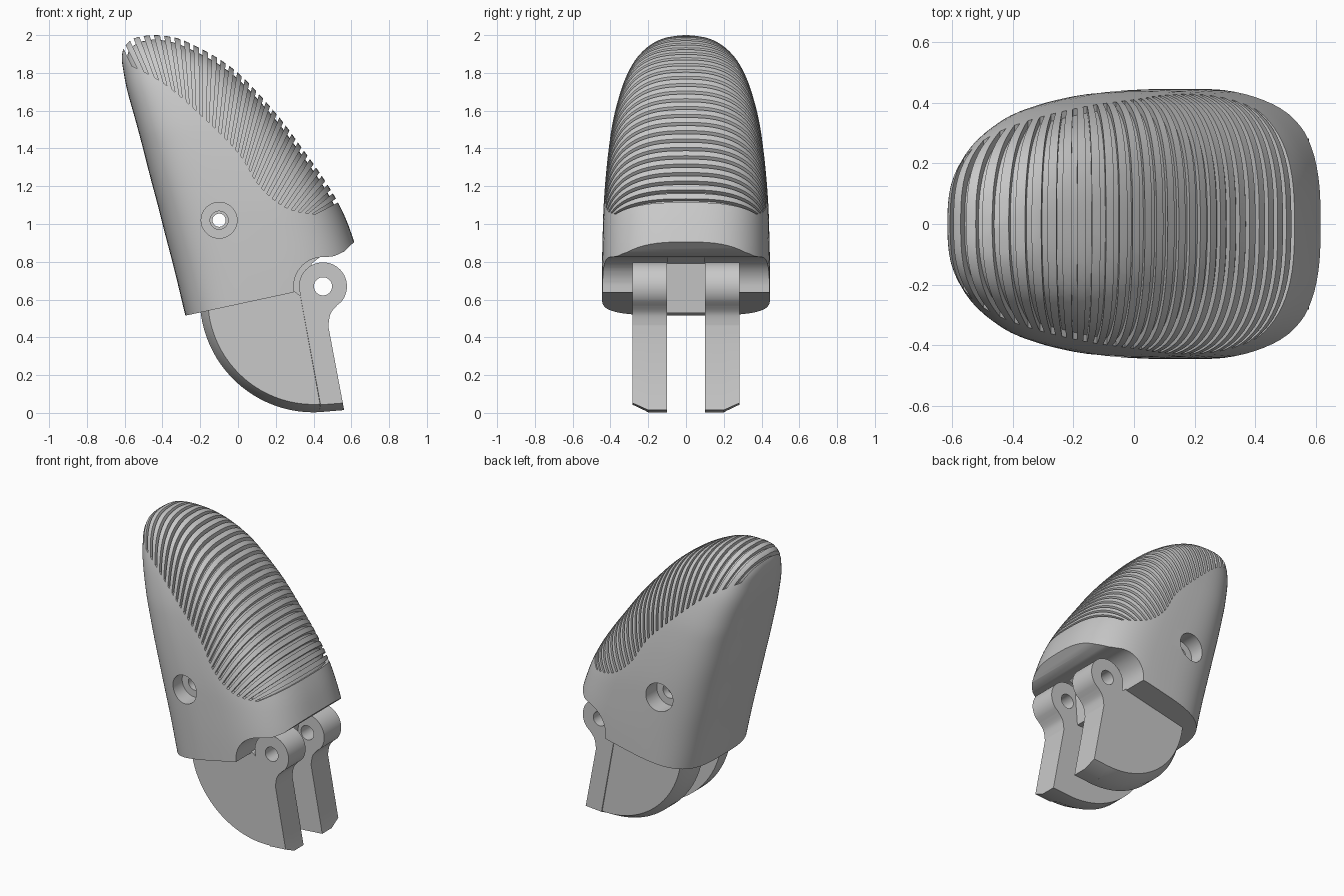
import bpy, bmesh, math
from mathutils import Vector

if "Cube" in bpy.data.objects:
    bpy.data.objects.remove(bpy.data.objects["Cube"])

grey = bpy.data.materials.new("plain grey")
grey.use_nodes = True
grey.diffuse_color = (0.58, 0.58, 0.58, 1)
grey.node_tree.nodes["Principled BSDF"].inputs["Base Color"].default_value = (0.58, 0.58, 0.58, 1)

HINGE = (0.45, 0.67)
PIN = (-0.1, 1.02)


def finish(bm, name):
    bmesh.ops.recalc_face_normals(bm, faces=bm.faces)
    mesh = bpy.data.meshes.new(name)
    bm.to_mesh(mesh)
    bm.free()
    mesh.materials.append(grey)
    obj = bpy.data.objects.new(name, mesh)
    bpy.context.collection.objects.link(obj)
    return obj


def loft(bm, rings):
    loops = [[bm.verts.new(p) for p in ring] for ring in rings]
    for a, b in zip(loops, loops[1:]):
        for i in range(len(a)):
            j = (i + 1) % len(a)
            bm.faces.new((a[i], a[j], b[j], b[i]))
    bm.faces.new(loops[0])
    bm.faces.new(loops[-1])


def prism(name, profiles, y0, y1):
    """Extrude one or more x-z outlines along y."""
    bm = bmesh.new()
    for prof in profiles:
        loft(bm, [[(x, y, z) for x, z in prof] for y in (y0, y1)])
    return finish(bm, name)


def arc(c, r, a0, a1, n, end=True):
    steps = [math.radians(a0 + (a1 - a0) * i / n) for i in range(n + (1 if end else 0))]
    return [(c[0] + r * math.cos(t), c[1] + r * math.sin(t)) for t in steps]


def cut(target, cutter):
    mod = target.modifiers.new("cut", "BOOLEAN")
    mod.operation, mod.solver, mod.object = "DIFFERENCE", "EXACT", cutter
    bpy.context.view_layer.objects.active = target
    bpy.ops.object.modifier_apply(modifier=mod.name)
    bpy.data.objects.remove(cutter)


def smooth(obj):
    bpy.ops.object.select_all(action="DESELECT")
    obj.select_set(True)
    bpy.context.view_layer.objects.active = obj
    bpy.ops.object.shade_smooth_by_angle(angle=math.radians(30))


def ramp(value, low, high):
    return max(0, min(1, (value - low) / (high - low)))


def spline(rows, steps):
    out = []
    for i in range(len(rows) - 1):
        p = [Vector(rows[max(0, min(len(rows) - 1, i + k))]) for k in (-1, 0, 1, 2)]
        for s in range(steps):
            t = s / steps
            out.append(0.5 * (2 * p[1] + (p[2] - p[0]) * t
                              + (2 * p[0] - 5 * p[1] + 4 * p[2] - p[3]) * t * t
                              + (3 * p[1] - p[0] - 3 * p[2] + p[3]) * t ** 3))
    return out + [Vector(rows[-1])]


# Shell sections: height, back x, pad x, half width
SECTIONS = [(0.4, -0.25, 0.655, 0.445), (0.52, -0.28, 0.655, 0.445), (0.75, -0.335, 0.655, 0.445),
            (0.95, -0.387, 0.6, 0.441), (1.1, -0.425, 0.537, 0.436), (1.25, -0.465, 0.447, 0.425),
            (1.4, -0.503, 0.34, 0.409), (1.55, -0.543, 0.23, 0.386), (1.7, -0.585, 0.1, 0.347),
            (1.8, -0.605, 0.0, 0.308), (1.88, -0.615, -0.11, 0.26), (1.94, -0.6, -0.22, 0.2),
            (1.98, -0.555, -0.31, 0.128), (1.995, -0.5, -0.38, 0.06), (2.0, -0.45, -0.43, 0.01)]
CURVE = spline(SECTIONS, 4)


def shell(name, inset=0.0, n=80):
    rings = []
    for z, xl, xr, w in CURVE:
        pad_power = 2.8 - 0.2 * ramp(z, 0.9, 1.7)
        back_power = 3.4 - 0.6 * ramp(z, 1.5, 1.9)
        a = max((xr - xl) / 2 - 1.2 * inset, 0.004)
        b = max(w - inset, 0.004)
        ring = []
        for i in range(n):
            t = 2 * math.pi * i / n
            c, s = math.cos(t), math.sin(t)
            power = pad_power if c > 0 else back_power
            ring.append(((xl + xr) / 2 + a * math.copysign(abs(c) ** (2 / power), c),
                         b * math.copysign(abs(s) ** (2 / power), s),
                         z - inset * (z / 2) ** 8))
        rings.append(ring)
    bm = bmesh.new()
    loft(bm, rings)
    return finish(bm, name)


class Path:
    """Polyline sampled by fraction of its length."""

    def __init__(self, points):
        self.points = [Vector(p) for p in points]
        self.lengths = [0]
        for p, q in zip(self.points, self.points[1:]):
            self.lengths.append(self.lengths[-1] + (q - p).length)

    def at(self, f):
        d = max(0, min(1, f)) * self.lengths[-1]
        i = max(j for j in range(len(self.points) - 1) if self.lengths[j] <= d)
        t = (d - self.lengths[i]) / (self.lengths[i + 1] - self.lengths[i])
        return self.points[i].lerp(self.points[i + 1], t)


body = shell("fingertip_shell")

# Grip grooves running from the pad silhouette in to the pad border
crest = Path([(r[1], r[0]) for r in CURVE if r[0] > 1.9]
             + [(r[2], r[0]) for r in reversed(CURVE) if r[0] > 1.07])
border = Path(spline([(-0.59, 1.85), (-0.4, 1.75), (-0.2, 1.58), (0, 1.38), (0.1, 1.22),
                      (0.2, 1.12), (0.3, 1.07), (0.42, 1.05)], 4))
COUNT = 29
slots = []
for k in range(COUNT):
    pairs = []
    for shift in (-0.2, 0.2):
        f = (k + 0.5 + shift) / COUNT
        outer, inner = crest.at(f), border.at(f ** 0.82)
        pairs.append((inner, outer + (outer - inner).normalized() * 0.04))
    slots.append([pairs[0][0], pairs[0][1], pairs[1][1], pairs[1][0]])
grooves = prism("groove_cutter", slots, -0.6, 0.6)
cut(grooves, shell("inner_cutter", 0.022))
cut(body, grooves)

# Sloping base and rounded hinge recess
recess = [(-1, 0.36), (0.295, 0.638)] + arc(HINGE, 0.155, 185, 85, 16) + [
    (0.51, 0.83), (0.56, 0.853), (0.615, 0.905), (0.8, 1.12), (0.8, 0), (-1, 0)]
cut(body, prism("base_cutter", [recess], -0.7, 0.7))

# Stepped cross pin hole
cut(body, prism("pin_cutter", [arc(PIN, 0.035, 0, 360, 32, False)], -0.7, 0.7))
for s in (-1, 1):
    cut(body, prism("bore_cutter", [arc(PIN, 0.095, 0, 360, 48, False)], s * 0.32, s * 0.7))
    cut(body, prism("step_cutter", [arc(PIN, 0.048, 0, 360, 32, False)], s * 0.27, s * 0.7))
smooth(body)

# Tongue between the hinge arms
prism("centre_tongue", [[(0.0, 0.53), (0.37, 0.53), (0.39, 0.79), (0.44, 0.83), (0.0, 0.85)]], -0.1, 0.1)

# Rounded leaves and hinge arms, with the outer rim chamfered
rim = arc((0.4, 0.605), 0.602, 184, 273, 32)
inner_rim = arc((0.4, 0.605), 0.56, 184, 273.5, 32)
top = [(0.33, 0.62), (0.2, 0.72), (-0.12, 0.66)]
arm_side = arc(HINGE, 0.127, 195, -40, 28) + [
    tuple(p) for p in spline([(0.525, 0.57), (0.49, 0.525), (0.478, 0.46)], 5)]
foot = [(0.562, 0.015), (0.43, 0.004)]
inner_foot = [(0.555, 0.052), (0.437, 0.043)]

for side, label in ((1, "left"), (-1, "right")):
    bm = bmesh.new()
    loft(bm, [[(x, side * y, z) for x, z in outline + top]
              for y, outline in ((0.1, rim), (0.2, rim), (0.278, inner_rim))])
    smooth(finish(bm, label + "_rounded_leaf"))

    bm = bmesh.new()
    loft(bm, [[(x, side * y, z) for x, z in arm_side + end]
              for y, end in ((0.1, foot), (0.2, foot), (0.282, inner_foot))])
    arm = finish(bm, label + "_hinge_arm")
    cut(arm, prism("hinge_cutter", [arc(HINGE, 0.048, 0, 360, 32, False)], -0.5, 0.5))
    smooth(arm)
